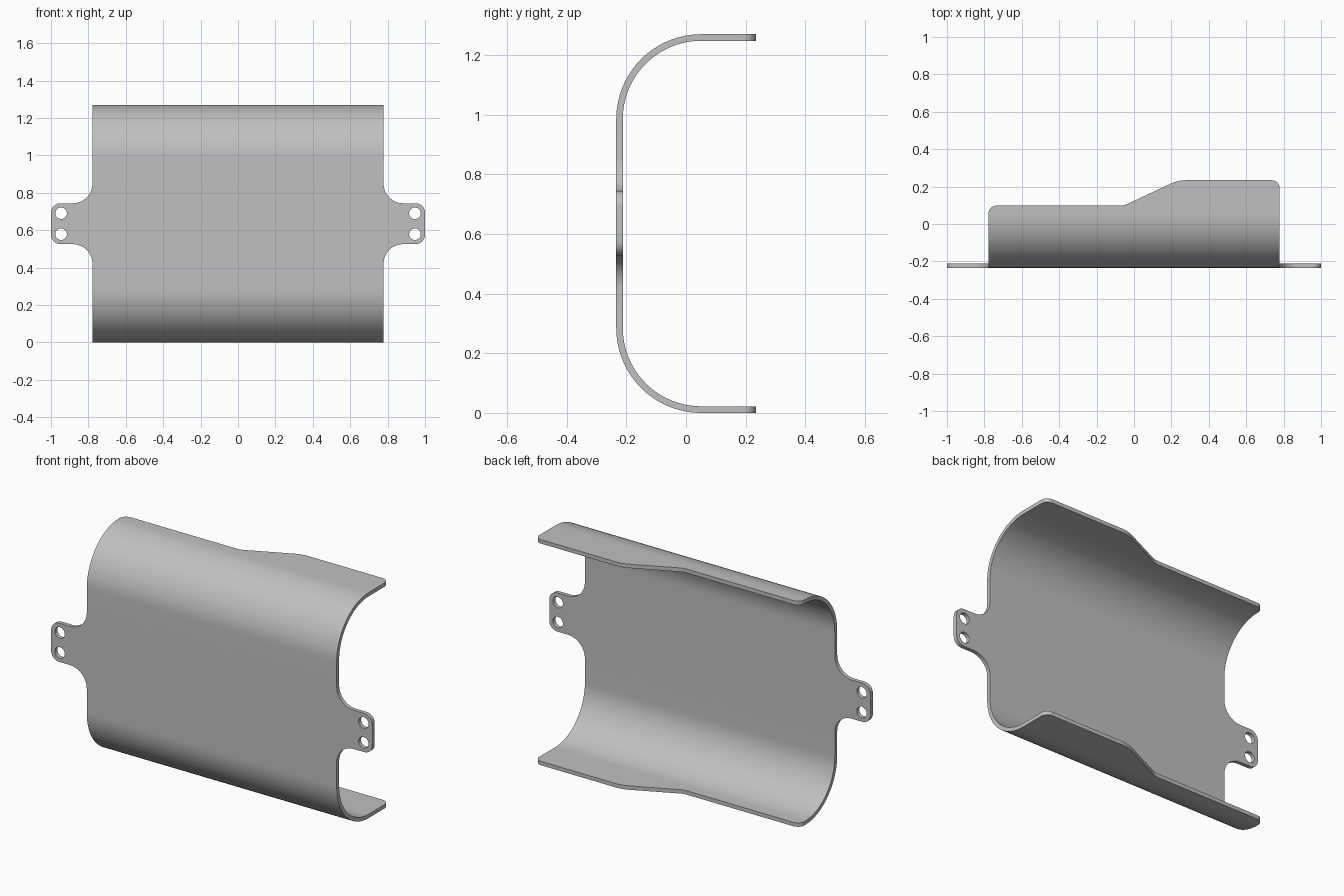
import bpy, bmesh, math
from mathutils import Vector

if "Cube" in bpy.data.objects:
    bpy.data.objects.remove(bpy.data.objects["Cube"], do_unlink=True)

HEIGHT, MID = 1.27, 0.635
FRONT, BACK = -0.234, 0.234     # outer face and flange edge depths
SIDE = 0.778                    # half width of the curved shell
BEND = 0.285                    # outer bend radius
THICK = 0.022
TAB = 0.109                     # half height of the mounting tabs


def fillet(corners, steps=8):
    """Closed outline from (a, b, radius) corners with rounded arcs."""
    pts = []
    for i, (a, b, r) in enumerate(corners):
        p = Vector((a, b))
        if r == 0:
            pts.append(p)
            continue
        u = (Vector(corners[i - 1][:2]) - p).normalized()
        v = (Vector(corners[(i + 1) % len(corners)][:2]) - p).normalized()
        half = u.angle(v) / 2
        centre = p + (u + v).normalized() * r / math.sin(half)
        start = p + u * r / math.tan(half) - centre
        end = p + v * r / math.tan(half) - centre
        sweep = start.angle_signed(end)
        for k in range(steps + 1):
            ang = -sweep * k / steps
            c, s = math.cos(ang), math.sin(ang)
            pts.append(centre + Vector((c * start.x - s * start.y,
                                        s * start.x + c * start.y)))
    return pts


def fill(bm, loops, place, normal):
    """Fill the first loop, leaving the other loops as holes."""
    edges = []
    for loop in loops:
        vs = [bm.verts.new(place(p)) for p in loop]
        edges += [bm.edges.new((vs[i - 1], vs[i])) for i in range(len(vs))]
    bmesh.ops.triangle_fill(bm, edges=edges, use_beauty=True, normal=normal)


bm = bmesh.new()

# Flat front wall with a drilled tab at each side
half_wall = MID - BEND
quarter = [(SIDE, half_wall, 0), (SIDE, TAB, 0.105), (1, TAB, 0.05)]
right_side = quarter + [(x, -z, r) for x, z, r in reversed(quarter)]
outline = right_side + [(-x, -z, r) for x, z, r in right_side]
holes = [[Vector((sx * 0.946 + 0.031 * math.cos(k * math.tau / 32),
                  sz * 0.056 + 0.031 * math.sin(k * math.tau / 32)))
          for k in range(32)] for sx in (-1, 1) for sz in (-1, 1)]
fill(bm, [fillet(outline)] + holes,
     lambda p: (p.x, FRONT, MID + p.y), (0, -1, 0))

# Stepped flange outline
bend_end = FRONT + BEND
flange = [(-SIDE, bend_end, 0), (SIDE, bend_end, 0), (SIDE, BACK, 0.04),
          (0.235, BACK, 0.2), (-0.055, 0.098, 0.1), (-SIDE, 0.098, 0.042)]

# Upper and lower bends, each ending in a flange
for sign in (-1, 1):
    rows = []
    for k in range(25):
        a = k / 24 * math.pi / 2
        y = bend_end - BEND * math.cos(a)
        z = MID + sign * (half_wall + BEND * math.sin(a))
        rows.append([bm.verts.new((x, y, z)) for x in (-SIDE, SIDE)])
    for lo, hi in zip(rows, rows[1:]):
        bm.faces.new((lo[0], lo[1], hi[1], hi[0]))
    fill(bm, [fillet(flange)],
         lambda p: (p.x, p.y, MID + sign * MID), (0, 0, sign))

bmesh.ops.remove_doubles(bm, verts=bm.verts, dist=0.0005)
bmesh.ops.recalc_face_normals(bm, faces=bm.faces)
bm.faces.ensure_lookup_table()
wall = next(f for f in bm.faces if abs(f.normal.y) > 0.999)
if wall.normal.y > 0:
    bmesh.ops.reverse_faces(bm, faces=bm.faces)

mesh = bpy.data.meshes.new("curved_bracket")
bm.to_mesh(mesh)
bm.free()
bracket = bpy.data.objects.new("curved_bracket", mesh)
bpy.context.collection.objects.link(bracket)

# Plain grey metal
grey = bpy.data.materials.new("grey_metal")
grey.use_nodes = True
colour = (0.53, 0.53, 0.53, 1)
grey.diffuse_color = colour
grey.node_tree.nodes["Principled BSDF"].inputs["Base Color"].default_value = colour
mesh.materials.append(grey)

# Sheet thickness, inward from the outer face
sheet = bracket.modifiers.new("sheet_thickness", 'SOLIDIFY')
sheet.thickness = THICK
sheet.offset = -1
sheet.use_even_offset = True
bpy.ops.object.select_all(action='DESELECT')
bracket.select_set(True)
bpy.context.view_layer.objects.active = bracket
bpy.ops.object.modifier_apply(modifier=sheet.name)
bpy.ops.object.shade_smooth_by_angle(angle=math.radians(30))
